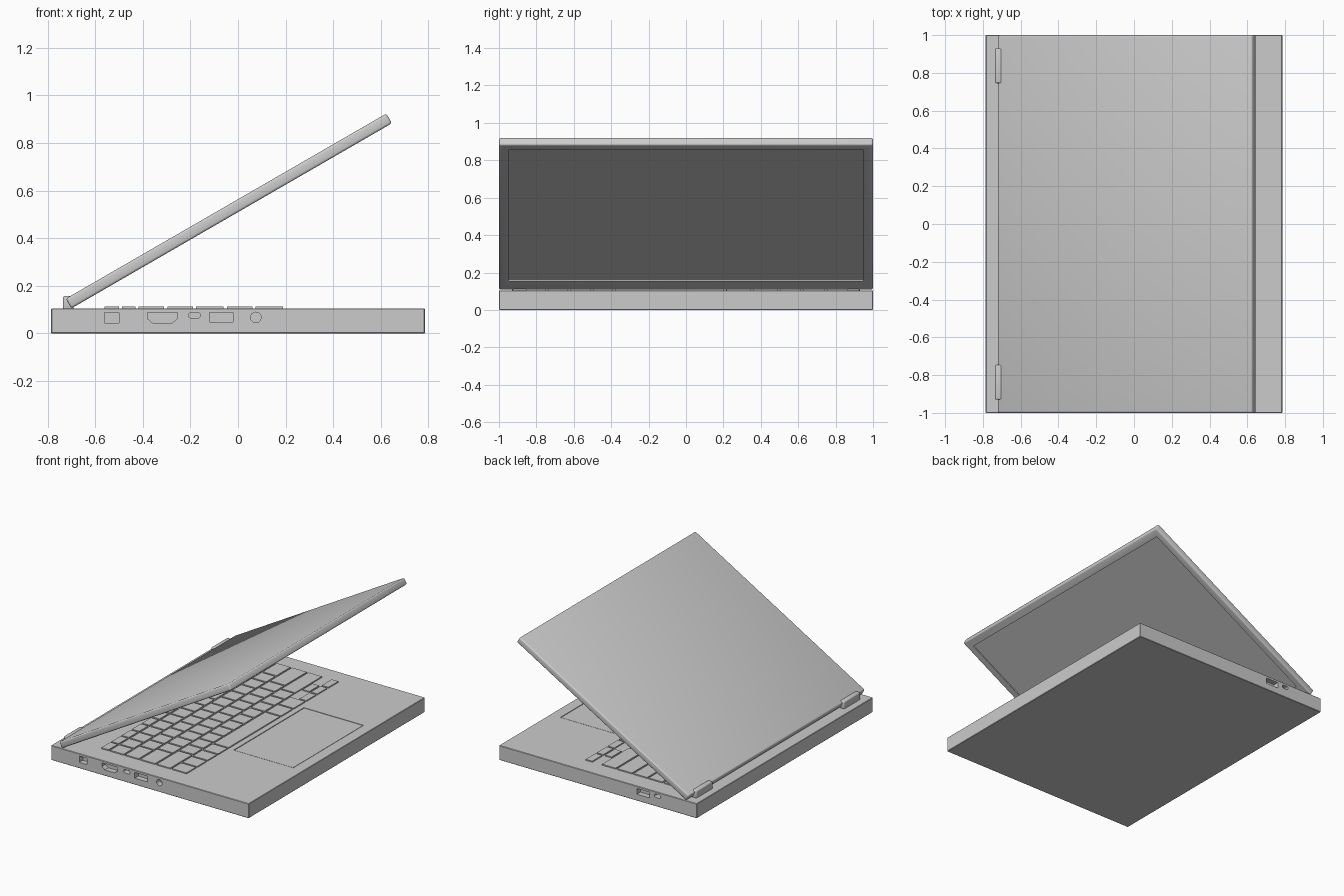
import bpy, bmesh, math
from mathutils import Matrix, Vector

cube = bpy.data.objects.get("Cube")
if cube:
    bpy.data.objects.remove(cube, do_unlink=True)

COLOUR = (0.6, 0.6, 0.6, 1)
grey = bpy.data.materials.new("plain_grey")
grey.use_nodes = True
grey.diffuse_color = COLOUR
grey.node_tree.nodes["Principled BSDF"].inputs["Base Color"].default_value = COLOUR


def add_box(bm, x, y, z):
    """Box from three (low, high) ranges."""
    size = [b - a for a, b in (x, y, z)]
    mid = [(a + b) / 2 for a, b in (x, y, z)]
    mat = Matrix.Translation(mid) @ Matrix.Diagonal((*size, 1))
    bmesh.ops.create_cube(bm, size=1, matrix=mat)


def add_prism(bm, points, y0, y1):
    """Extrude an x-z outline along y."""
    face = bm.faces.new([bm.verts.new((x, y0, z)) for x, z in points])
    new = bmesh.ops.extrude_face_region(bm, geom=[face])["geom"]
    verts = [v for v in new if isinstance(v, bmesh.types.BMVert)]
    bmesh.ops.translate(bm, verts=verts, vec=(0, y1 - y0, 0))


def slot(cx, cz, half_length, radius, n=12):
    """Rounded slot outline; a half length of zero gives a circle."""
    pts = []
    for side in (1, -1):
        for i in range(n + 1 if half_length else n):
            a = math.pi * i / n - side * math.pi / 2
            pts.append((cx + side * half_length + radius * math.cos(a),
                        cz + radius * math.sin(a)))
    return pts


def make(name, bm, bevel=0, segments=3):
    if bevel:
        bmesh.ops.bevel(bm, geom=bm.edges[:], offset=bevel, segments=segments,
                        profile=0.5, affect='EDGES')
    bmesh.ops.recalc_face_normals(bm, faces=bm.faces[:])
    mesh = bpy.data.meshes.new(name)
    bm.to_mesh(mesh)
    bm.free()
    mesh.materials.append(grey)
    obj = bpy.data.objects.new(name, mesh)
    bpy.context.collection.objects.link(obj)
    return obj


def cut(obj, bm):
    """Subtract the solids in bm and keep only the result."""
    cutter = make("cutter", bm)
    cutter.hide_render = True
    mod = obj.modifiers.new("cut", 'BOOLEAN')
    mod.operation, mod.solver, mod.object = 'DIFFERENCE', 'EXACT', cutter
    graph = bpy.context.evaluated_depsgraph_get()
    mesh = bpy.data.meshes.new_from_object(obj.evaluated_get(graph))
    obj.modifiers.clear()
    obj.data = mesh
    bpy.data.objects.remove(cutter, do_unlink=True)


def smooth(obj):
    bpy.ops.object.select_all(action='DESELECT')
    obj.select_set(True)
    bpy.context.view_layer.objects.active = obj
    bpy.ops.object.shade_smooth_by_angle(angle=math.radians(35))


# Base slab
DECK = 0.105
bm = bmesh.new()
add_box(bm, (-0.785, 0.785), (-1, 1), (0, DECK))
base = make("base", bm, bevel=0.003, segments=1)

# Side ports and touchpad recess
bm = bmesh.new()
near, far = (-1.1, -0.96), (0.96, 1.1)
add_box(bm, (-0.56, -0.50), near, (0.043, 0.088))
add_box(bm, (-0.12, -0.02), near, (0.047, 0.088))
add_prism(bm, [(-0.38, 0.088), (-0.255, 0.088), (-0.255, 0.062),
               (-0.277, 0.043), (-0.358, 0.043), (-0.38, 0.062)], *near)
add_prism(bm, slot(-0.183, 0.076, 0.013, 0.012), *near)
add_prism(bm, slot(0.075, 0.067, 0, 0.022), *near)
add_box(bm, (-0.41, -0.31), far, (0.047, 0.088))
add_prism(bm, slot(-0.475, 0.076, 0.013, 0.012), *far)
add_box(bm, (0.23, 0.705), (-0.38, 0.42), (DECK - 0.005, 0.2))
cut(base, bm)

# Touchpad plate, leaving a thin groove round it
bm = bmesh.new()
add_box(bm, (0.235, 0.701), (-0.376, 0.416), (DECK - 0.006, DECK - 0.001))
make("touchpad", bm)

# Keyboard
Y0, Y1, GAP = -0.855, 0.866, 0.013
KEY_Z = (DECK - 0.002, 0.113)
bm = bmesh.new()


def key_row(x, widths, y0=Y0, y1=Y1):
    unit = (y1 - y0 + GAP) / sum(widths)
    y = y0
    for w in widths:
        add_box(bm, x, (y, y + w * unit - GAP), KEY_Z)
        y += w * unit


key_row((-0.56, -0.50), [1] * 3, y0=0.53)
key_row((-0.487, -0.43), [1] * 15)
key_row((-0.417, -0.31), [1] * 13 + [2])
key_row((-0.297, -0.19), [1.5] + [1] * 12 + [1.5])
key_row((-0.177, -0.06), [1.75] + [1] * 11 + [2.25])
key_row((-0.047, 0.06), [2.25] + [1] * 10 + [2.75])
key_row((0.073, 0.19), [1, 1, 1, 1, 5, 1.2, 1.2], y1=0.49)
key_row((0.138, 0.19), [1] * 3, y0=0.503)
key_row((0.073, 0.125), [1], y0=0.63, y1=0.74)
make("keyboard_keys", bm)

# Lid with recessed screen, built flat and then tilted about its lower edge
bm = bmesh.new()
add_box(bm, (0, 1.555), (-1, 1), (0, 0.047))
lid = make("screen_lid", bm, bevel=0.01)
bm = bmesh.new()
add_box(bm, (0.1, 1.5), (-0.95, 0.95), (-0.05, 0.008))
cut(lid, bm)
lid.matrix_world = (Matrix.Translation(Vector((-0.70, 0, DECK)))
                    @ Matrix.Rotation(math.radians(-30), 4, 'Y'))
smooth(lid)

# Hinges
for side, name in ((1, "left_hinge"), (-1, "right_hinge")):
    bm = bmesh.new()
    add_box(bm, (-0.735, -0.69), sorted((side * 0.745, side * 0.93)), (0.1, 0.157))
    smooth(make(name, bm, bevel=0.008))
